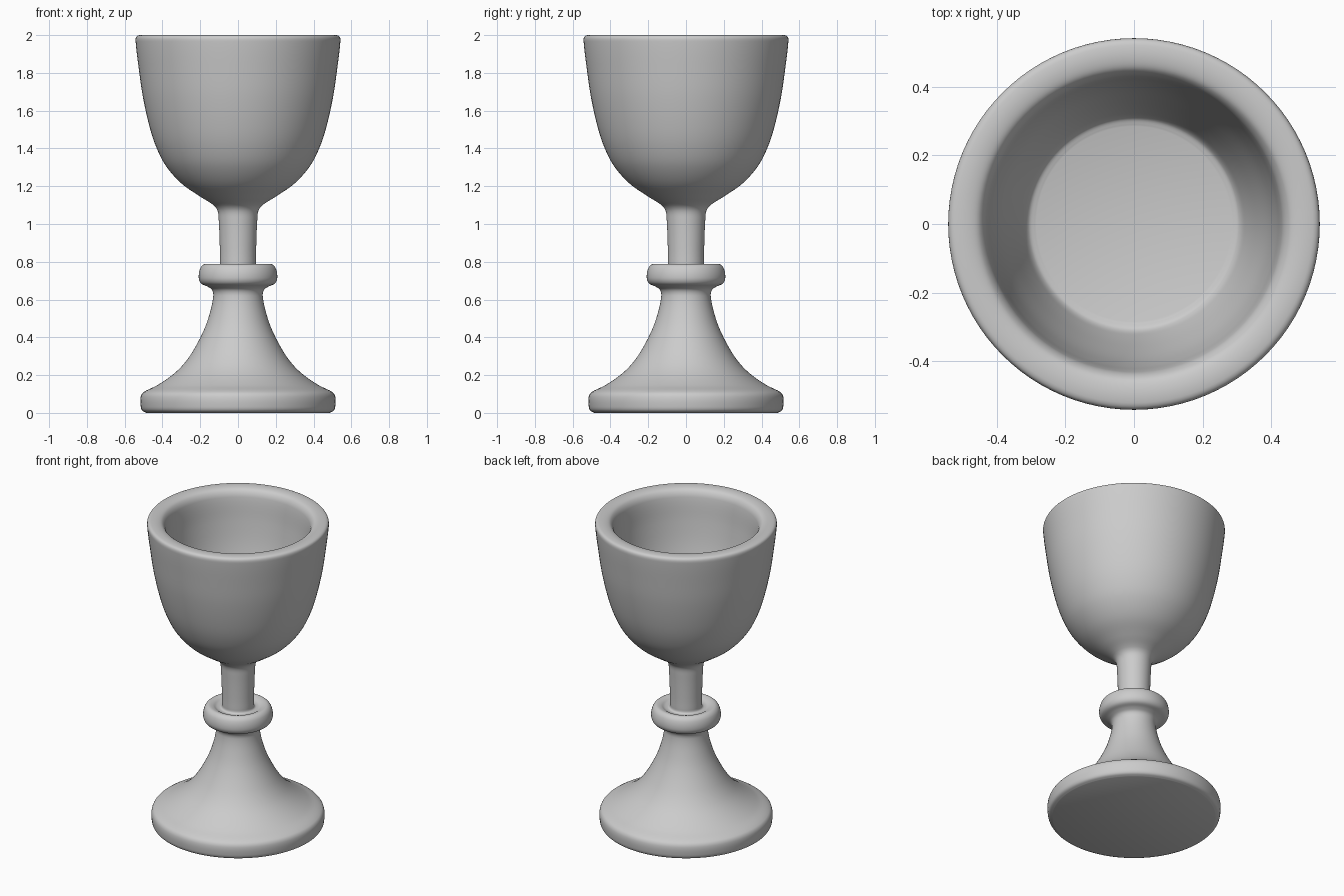
import bpy
import math
from mathutils import Vector
from mathutils.geometry import interpolate_bezier

if "Cube" in bpy.data.objects:
    bpy.data.objects.remove(bpy.data.objects["Cube"])

SIDES = 96


def smooth_profile(points, steps=5):
    """Smooth curve through (radius, height) points, handles scaled per segment."""
    p = [Vector((r, 0, z)) for r, z in points]
    n = len(p)
    tan = [(p[min(i + 1, n - 1)] - p[max(i - 1, 0)]).normalized() for i in range(n)]
    out = [p[0]]
    for i in range(n - 1):
        h = (p[i + 1] - p[i]).length / 3
        out += interpolate_bezier(p[i], p[i] + tan[i] * h,
                                  p[i + 1] - tan[i + 1] * h, p[i + 1], steps + 1)[1:]
    return [(v.x, v.z) for v in out]


def lathe(name, profile):
    """Revolve a profile listed bottom-outside to top-inside, capping both ends."""
    verts, faces = [], []
    for r, z in profile:
        for s in range(SIDES):
            a = 2 * math.pi * s / SIDES
            verts.append((r * math.cos(a), r * math.sin(a), z))
    for i in range(len(profile) - 1):
        for s in range(SIDES):
            t = (s + 1) % SIDES
            a, b = i * SIDES, (i + 1) * SIDES
            faces.append((a + s, a + t, b + t, b + s))
    last = (len(profile) - 1) * SIDES
    faces.append(tuple(reversed(range(SIDES))))
    faces.append(tuple(range(last, last + SIDES)))
    mesh = bpy.data.meshes.new(name)
    mesh.from_pydata(verts, [], faces)
    mesh.update()
    obj = bpy.data.objects.new(name, mesh)
    bpy.context.collection.objects.link(obj)
    bpy.ops.object.select_all(action='DESELECT')
    obj.select_set(True)
    bpy.context.view_layer.objects.active = obj
    bpy.ops.object.shade_smooth_by_angle(angle=math.radians(40))
    return obj


# Flared foot with a rounded edge
foot = [(0.485, 0), (0.507, 0.012), (0.515, 0.035), (0.515, 0.085), (0.50, 0.11),
        (0.43, 0.145), (0.355, 0.195), (0.295, 0.25), (0.24, 0.325), (0.18, 0.44),
        (0.146, 0.54), (0.131, 0.62)]
# Collar ring, slightly dished around the stem
collar = [(0.137, 0.65), (0.16, 0.668), (0.195, 0.685), (0.208, 0.715),
          (0.20, 0.765), (0.178, 0.788), (0.15, 0.785), (0.125, 0.772), (0.10, 0.774)]
# Slim stem
stem = [(0.096, 0.80), (0.097, 0.90), (0.102, 1.02), (0.108, 1.07), (0.13, 1.10)]
# Cup outside
cup = [(0.20, 1.145), (0.30, 1.215), (0.38, 1.305), (0.43, 1.40), (0.467, 1.51),
       (0.503, 1.67), (0.525, 1.82), (0.542, 1.965), (0.539, 1.99), (0.522, 2.0)]
# Rim and hollow inside
inside = [(0.48, 2.0), (0.45, 1.987), (0.432, 1.95), (0.416, 1.80), (0.394, 1.65),
          (0.358, 1.50), (0.325, 1.39), (0.308, 1.355), (0.285, 1.345)]

lathe("goblet", smooth_profile(foot + collar + stem + cup + inside))
